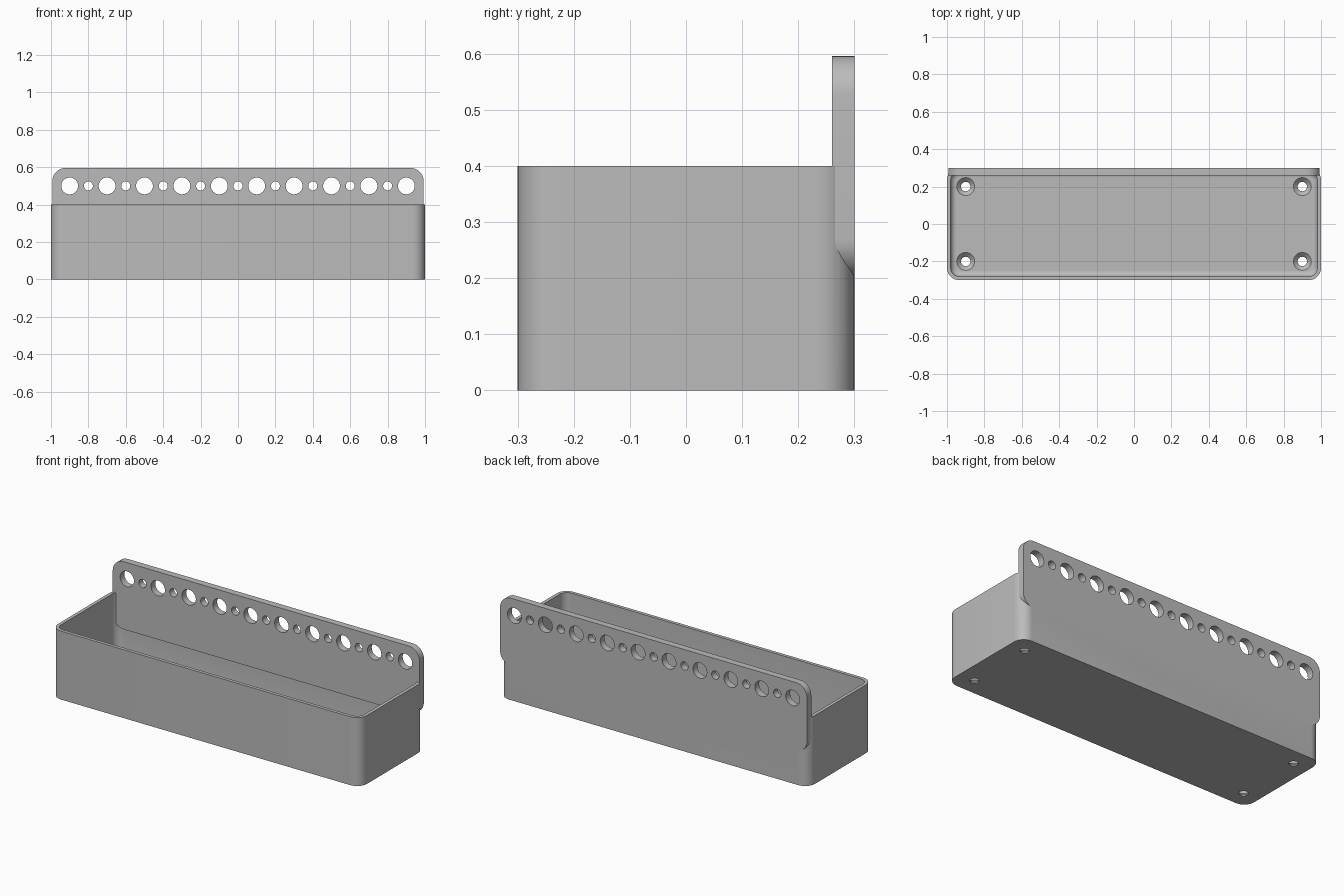
import bpy, bmesh
from math import sin, cos, pi

if "Cube" in bpy.data.objects:
    bpy.data.objects.remove(bpy.data.objects["Cube"], do_unlink=True)

GREY = (0.5, 0.5, 0.5)
mat = bpy.data.materials.new("light grey")
mat.use_nodes = True
mat.diffuse_color = (*GREY, 1)
mat.node_tree.nodes["Principled BSDF"].inputs["Base Color"].default_value = (*GREY, 1)

WIDTH, DEPTH, HEIGHT = 2.0, 0.6, 0.4
WALL, FLOOR, CORNER, FILLET = 0.02, 0.03, 0.065, 0.03


def rounded_rect(w, h, r, steps=10):
    """Outline of a rounded rectangle centred on the origin."""
    points = []
    for k, (sx, sy) in enumerate([(1, 1), (-1, 1), (-1, -1), (1, -1)]):
        for i in range(steps + 1):
            a = (k + i / steps) * pi / 2
            points.append((sx * (w / 2 - r) + r * cos(a), sy * (h / 2 - r) + r * sin(a)))
    return points


def circle(r, n=32):
    return [(r * cos(2 * pi * i / n), r * sin(2 * pi * i / n)) for i in range(n)]


def loft(name, rings):
    """Closed solid through rings of 3D points, capped at both ends."""
    bm = bmesh.new()
    loops = [[bm.verts.new(p) for p in ring] for ring in rings]
    n = len(loops[0])
    for a, b in zip(loops, loops[1:]):
        for i in range(n):
            bm.faces.new((a[i], a[(i + 1) % n], b[(i + 1) % n], b[i]))
    bm.faces.new(loops[0])
    bm.faces.new(loops[-1])
    bmesh.ops.recalc_face_normals(bm, faces=bm.faces)
    mesh = bpy.data.meshes.new(name)
    bm.to_mesh(mesh)
    bm.free()
    mesh.materials.append(mat)
    obj = bpy.data.objects.new(name, mesh)
    bpy.context.collection.objects.link(obj)
    return obj


def combine(target, tool, operation):
    """Apply a boolean and discard the tool."""
    mod = target.modifiers.new("combine", "BOOLEAN")
    mod.operation, mod.solver, mod.object = operation, "EXACT", tool
    graph = bpy.context.evaluated_depsgraph_get()
    mesh = bpy.data.meshes.new_from_object(target.evaluated_get(graph))
    target.modifiers.clear()
    target.data = mesh
    bpy.data.objects.remove(tool, do_unlink=True)


# Tray: outside up, over the rim, inside down, rounded into the floor
def tray_ring(inset, z):
    outline = rounded_rect(WIDTH - 2 * inset, DEPTH - 2 * inset, CORNER - inset)
    return [(x, y, z) for x, y in outline]


rings = [tray_ring(0, 0), tray_ring(0, HEIGHT), tray_ring(WALL, HEIGHT)]
for i in range(7):
    a = i / 6 * pi / 2
    rings.append(tray_ring(WALL + FILLET * (1 - cos(a)), FLOOR + FILLET * (1 - sin(a))))
tray = loft("tray_with_mounting_plate", rings)

# Countersunk screw holes in the floor
for x in (-0.9, 0.9):
    for y in (-0.2, 0.2):
        profile = [(0.025, -0.05), (0.025, 0.007), (0.048, FLOOR), (0.048, FLOOR + 0.02)]
        cutter = loft("screw_hole", [[(x + u, y + v, z) for u, v in circle(r)]
                                     for r, z in profile])
        combine(tray, cutter, "DIFFERENCE")

# Rounded mounting plate along the back, thicker than the wall
PLATE_LOW, PLATE_TOP = 0.2, 0.596
mid = (PLATE_LOW + PLATE_TOP) / 2
outline = rounded_rect(1.985, PLATE_TOP - PLATE_LOW, 0.07)
plate = loft("mounting_plate", [[(x, y, mid + z) for x, z in outline]
                                for y in (DEPTH / 2 - 0.04, DEPTH / 2)])

# Row of alternating large and small holes
for i in range(19):
    x = -0.9 + 0.1 * i
    r = 0.045 if i % 2 == 0 else 0.024
    cutter = loft("plate_hole", [[(x + u, y, 0.5 + v) for u, v in circle(r)]
                                 for y in (0.2, 0.4)])
    combine(plate, cutter, "DIFFERENCE")

combine(tray, plate, "UNION")

# Smooth the curves, keep the edges crisp
bpy.ops.object.select_all(action="DESELECT")
tray.select_set(True)
bpy.context.view_layer.objects.active = tray
bpy.ops.object.shade_smooth_by_angle(angle=pi / 6)
